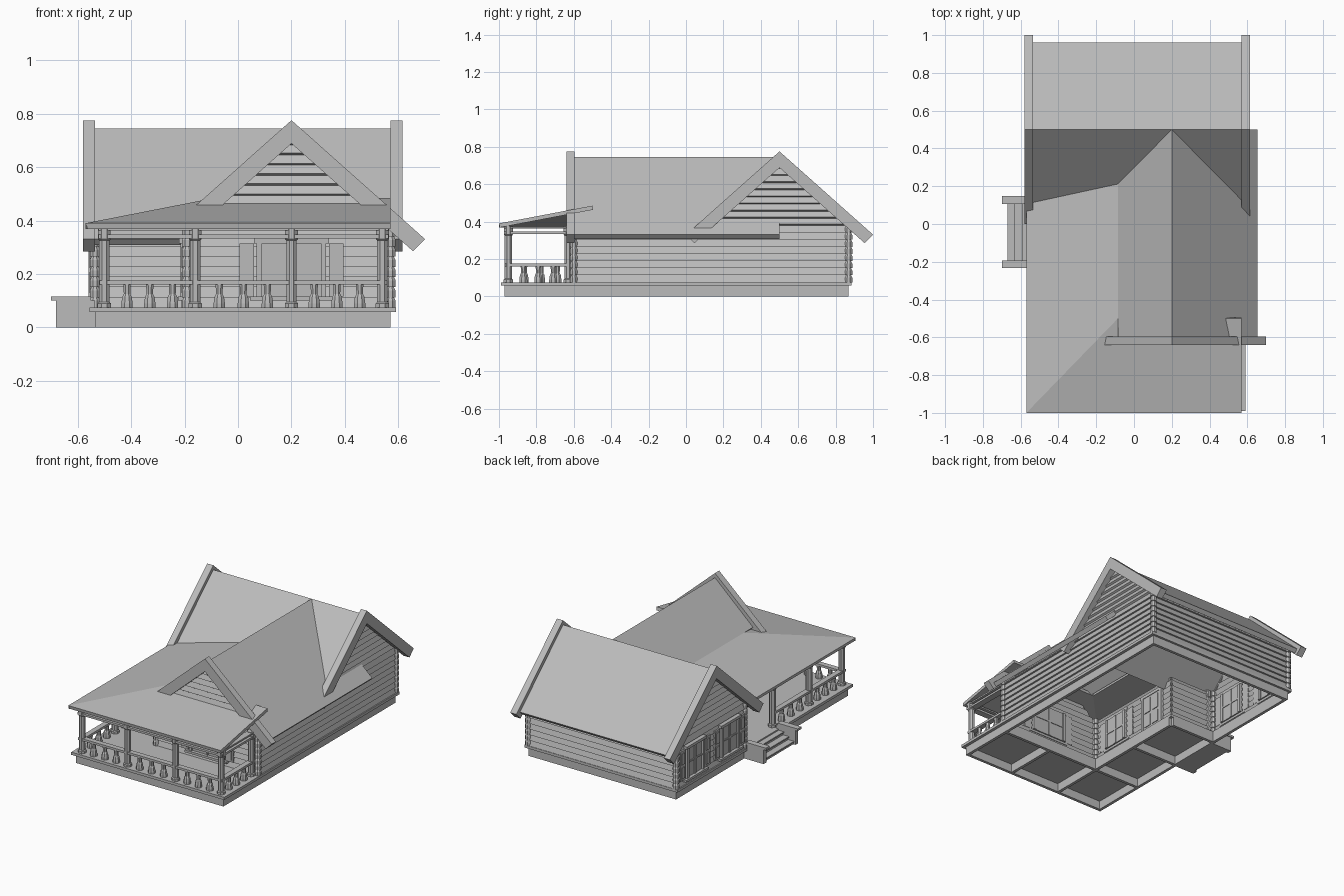
import bpy, bmesh, math
from mathutils import Vector

cube = bpy.data.objects.get("Cube")
if cube:
    bpy.data.objects.remove(cube, do_unlink=True)

grey = bpy.data.materials.new("plain grey")
grey.use_nodes = True
grey.diffuse_color = (0.5, 0.5, 0.5, 1)
grey.node_tree.nodes["Principled BSDF"].inputs["Base Color"].default_value = (0.5, 0.5, 0.5, 1)


def finish(name, bm, fix=True):
    if fix:
        bmesh.ops.recalc_face_normals(bm, faces=bm.faces)
    mesh = bpy.data.meshes.new(name)
    bm.to_mesh(mesh)
    bm.free()
    mesh.materials.append(grey)
    obj = bpy.data.objects.new(name, mesh)
    bpy.context.collection.objects.link(obj)
    return obj


def prism(bm, points, shift):
    """Polygon swept along a vector into a closed solid."""
    a = [bm.verts.new(p) for p in points]
    b = [bm.verts.new(Vector(p) + Vector(shift)) for p in points]
    bm.faces.new(a)
    bm.faces.new(b[::-1])
    for i in range(len(a)):
        j = (i + 1) % len(a)
        bm.faces.new((a[i], a[j], b[j], b[i]))


def boxes(name, items):
    bm = bmesh.new()
    for x0, x1, y0, y1, z0, z1 in items:
        prism(bm, [(x0, y0, z0), (x1, y0, z0), (x1, y1, z0), (x0, y1, z0)], (0, 0, z1 - z0))
    return finish(name, bm)


def slab(name, points, thick=0.03):
    """Roof plane with thickness measured below its upper surface."""
    pts = [Vector(p) for p in points]
    n = (pts[1] - pts[0]).cross(pts[2] - pts[0]).normalized()
    if n.z < 0:
        n = -n
    bm = bmesh.new()
    prism(bm, pts, -n * thick)
    return finish(name, bm)


def lathe(name, profile, spots, sides=8):
    bm = bmesh.new()
    for x, y in spots:
        rings = []
        for r, z in profile:
            ring = []
            for i in range(sides):
                a = math.tau * (i + 0.5) / sides
                ring.append(bm.verts.new((x + r * math.cos(a), y + r * math.sin(a), z)))
            rings.append(ring)
        for lo, hi in zip(rings, rings[1:]):
            for i in range(sides):
                j = (i + 1) % sides
                bm.faces.new((lo[i], lo[j], hi[j], hi[i]))
        bm.faces.new(rings[0][::-1])
        bm.faces.new(rings[-1])
    return finish(name, bm)


def place(axis, off, u, z):
    return (off, u, z) if axis == "x" else (u, off, z)


FLOOR, EAVE, PITCH, LAP = 0.075, 0.36, 0.9, 0.038


def siding(name, axis, plane, sign, a, b, centre=None):
    """Lapped boards; with a centre the wall rises into a gable."""
    bm = bmesh.new()
    top = 0.69 if centre is not None else EAVE
    levels, z = [], FLOOR
    while z < top - 0.001:
        bevel = 0.007 if z > EAVE else 0
        levels += [(z, 0), (z + bevel, 0.012)]
        z = min(z + LAP, top)
    levels.append((top, 0))
    last = None
    for z, out in levels:
        lo, hi = a, b
        if centre is not None:
            half = max(0.702 - z, 0) / PITCH
            lo, hi = max(a, centre - half), min(b, centre + half)
        row = [bm.verts.new(place(axis, plane + sign * out, u, z)) for u in (lo, hi)]
        if last:
            bm.faces.new((last[0], last[1], row[1], row[0]))
        last = row
    bm.normal_update()
    k = 0 if axis == "x" else 1
    if sum(f.normal[k] for f in bm.faces) * sign < 0:
        bmesh.ops.reverse_faces(bm, faces=bm.faces)
    return finish(name, bm, False)


def fitted(name, axis, plane, sign, parts):
    """Boxes set on a wall: along-wall range, outward range, height range."""
    out = []
    for u0, u1, o0, o1, z0, z1 in parts:
        p, q = sorted((plane + sign * o0, plane + sign * o1))
        out.append((p, q, u0, u1, z0, z1) if axis == "x" else (u0, u1, p, q, z0, z1))
    return boxes(name, out)


def window(name, axis, plane, sign, c, w):
    h, z0, z1 = w / 2, 0.115, 0.315
    mid = (z0 + z1) / 2
    parts = [(c - h, c + h, -0.008, 0.013, z0, z1),
             (c - h - 0.045, c + h + 0.045, 0, 0.035, z0 - 0.015, z0),
             (c - h - 0.03, c + h + 0.03, 0, 0.03, z1, z1 + 0.018),
             (c - 0.007, c + 0.007, -0.012, 0.02, z0, z1),
             (c - h, c + h, -0.012, 0.018, mid - 0.005, mid + 0.005)]
    for s in (-1, 1):
        lo, hi = sorted((c + s * h, c + s * (h + 0.02)))
        parts.append((lo, hi, -0.014, 0.025, z0, z1))
    fitted(name, axis, plane, sign, parts)
    shutters = []
    for s in (-1, 1):
        lo, hi = sorted((c + s * (h + 0.03), c + s * (h + 0.085)))
        shutters += [(lo, hi, 0, 0.018, z0, z1), (lo + 0.01, hi - 0.01, 0.018, 0.023, z0 + 0.015, mid - 0.01),
                     (lo + 0.01, hi - 0.01, 0.018, 0.023, mid + 0.01, z1 - 0.015)]
    fitted(name + "_shutters", axis, plane, sign, shutters)


# Footprint: outer edges and the inner corner of the porch
L, R, F, B = -0.535, 0.57, -0.97, 0.87
WX, WF, WB = -0.19, -0.6, 0.14
T = 0.02
boxes("foundation", [
    (L, R, F, F + T, 0, 0.06), (L, R, B - T, B, 0, 0.06), (L, L + T, F, B, 0, 0.06),
    (R - T, R, F, B, 0, 0.06), (L, R, WF, WF + T, 0, 0.06), (WX, WX + T, F, WB, 0, 0.06),
    (L, WX, WB, WB + T, 0, 0.06), (0.19, 0.21, F, WF, 0, 0.06), (L, WX, -0.23, -0.21, 0, 0.06)])
boxes("porch_floor", [
    (L - T, R + T, F - T, WF + T, 0.057, FLOOR), (L - T, WX + T, WF + T, WB + T, 0.057, FLOOR)])
boxes("floor_ledge", [
    (R - T, R + T, WF + T, B + 0.015, 0.057, FLOOR), (L - T, R - T, B - T, B + 0.015, 0.057, FLOOR),
    (L - T, L + T, WB + T, B - T, 0.057, FLOOR)])

# Walls
siding("front_wing_front_wall", "y", WF, -1, WX, R, 0.2)
siding("front_wing_left_wall", "x", R, 1, WF, WB)
siding("front_wing_right_wall", "x", WX, -1, WF, WB)
siding("rear_wing_left_wall", "x", R, 1, WB, B, 0.5)
siding("rear_wing_right_wall", "x", L, -1, WB, B, 0.5)
siding("rear_wing_front_wall", "y", WB, -1, L, WX)
siding("back_wall", "y", B, 1, L, R)
notched, z = [], FLOOR
while z < EAVE:
    notched += [(0.021, z), (0.021, z + 0.025), (0.014, z + LAP)]
    z += LAP
lathe("corner_posts", notched, [(R, B), (L, B), (R, WF), (WX, WF), (L, WB)])

# Windows and door
window("front_window", "y", WF, -1, 0.2, 0.22)
window("porch_window", "x", WX, -1, -0.4, 0.15)
window("rear_wing_window_a", "x", L, -1, 0.32, 0.15)
window("rear_wing_window_b", "x", L, -1, 0.69, 0.15)
door = [(-0.125, 0.035, -0.008, 0.014, FLOOR, 0.31), (-0.15, 0.06, -0.012, 0.024, 0.31, 0.33)]
for u in (-0.145, 0.035):
    door.append((u, u + T, -0.012, 0.022, FLOOR, 0.31))
for u in (-0.11, -0.035):
    for z0, z1 in ((0.095, 0.175), (0.195, 0.295)):
        door.append((u, u + 0.055, -0.013, 0.019, z0, z1))
fitted("door", "x", WX, -1, door)

# Main roof
TOP, LOW, HIP = 0.745, 0.33, 0.485
RX, RY, BR = 0.2, 0.5, -0.085
slab("rear_roof_back", [(-0.56, RY, TOP), (0.6, RY, TOP), (0.6, 0.96, LOW), (-0.56, 0.96, LOW)])
slab("rear_roof_front", [(-0.56, RY, TOP), (0.6, RY, TOP), (0.6, 0.04, LOW), (-0.56, 0.04, LOW)])
slab("front_roof_left", [(RX, -0.62, TOP), (RX, RY, TOP), (0.655, RY, LOW), (0.655, -0.62, LOW)])
slab("front_roof_right", [(RX, -0.62, TOP), (RX, RY, TOP), (BR, 0.22, HIP), (BR, -0.62, HIP)])

# Porch roof
slab("porch_roof_front", [(-0.57, -1, 0.39), (R, -1, 0.39), (R, -0.5, HIP), (BR, -0.5, HIP)], 0.022)
slab("porch_roof_side", [(-0.57, -1, 0.39), (BR, -0.5, HIP), (BR, 0.22, HIP), (-0.57, 0.11, 0.39)], 0.022)

# Barge boards on the three gables
half = [(0.5, 0.33), (0.455, 0.285)]
full = [(0, 0.775)] + half + [(0, 0.688)] + [(-d, z) for d, z in half[::-1]]
cut = [(0, 0.775)] + half + [(0, 0.688), (-0.267, 0.45), (-0.365, 0.45)]
for name, axis, start, shape, mid in (("rear_barge_right", "x", -0.58, full, RY),
                                      ("rear_barge_left", "x", R, full, RY),
                                      ("front_barge", "y", -0.64, cut, RX)):
    bm = bmesh.new()
    prism(bm, [place(axis, start, mid + d, z) for d, z in shape], place(axis, 0.045, 0, 0))
    finish(name, bm)

# Porch posts, beams, rails and balusters
PX, QX, PY = -0.5, 0.54, -0.95
posts = [(x, PY) for x in (PX, -0.16, RX, QX)] + [(PX, y) for y in (WF, -0.21, 0.12)] + [(QX, -0.63)]
lathe("porch_posts", [(0.027, FLOOR), (0.027, 0.09), (0.021, 0.095), (0.021, 0.325),
                      (0.026, 0.33), (0.026, 0.375)], posts)


def run(z0, z1, w, side_end):
    return [(PX - w, QX + w, PY - w, PY + w, z0, z1), (PX - w, PX + w, PY, side_end, z0, z1),
            (QX - w, QX + w, PY, WF, z0, z1)]


boxes("porch_beams", run(0.333, 0.347, 0.022, WB))
boxes("porch_eave_boards", run(0.362, 0.372, 0.022, WB))
boxes("porch_rails", run(0.16, 0.175, 0.018, -0.21))
spots = []
for a, b in ((PX, -0.16), (-0.16, RX), (RX, QX)):
    spots += [(a + (b - a) * i / 4, PY) for i in (1, 2, 3)]
for x, a, b in ((PX, PY, WF), (PX, WF, -0.21), (QX, PY, -0.63)):
    spots += [(x, a + (b - a) * i / 4) for i in (1, 2, 3)]
lathe("balusters", [(0.023, FLOOR), (0.023, 0.09), (0.019, 0.115), (0.013, 0.125), (0.015, 0.16)], spots)

# Side steps between capped walls
boxes("step_walls", [(-0.68, L, y, y + 0.03, 0, 0.1) for y in (-0.228, 0.112)])
boxes("step_caps", [(-0.7, -0.55, y, y + 0.04, 0.1, 0.115) for y in (-0.233, 0.107)])
treads = []
for i in range(3):
    x, z = -0.67 + i * 0.038, 0.022 * (i + 1)
    treads += [(x + 0.006, L, -0.2, 0.115, z - 0.022, z - 0.008), (x, x + 0.05, -0.2, 0.115, z - 0.008, z)]
boxes("steps", treads)
